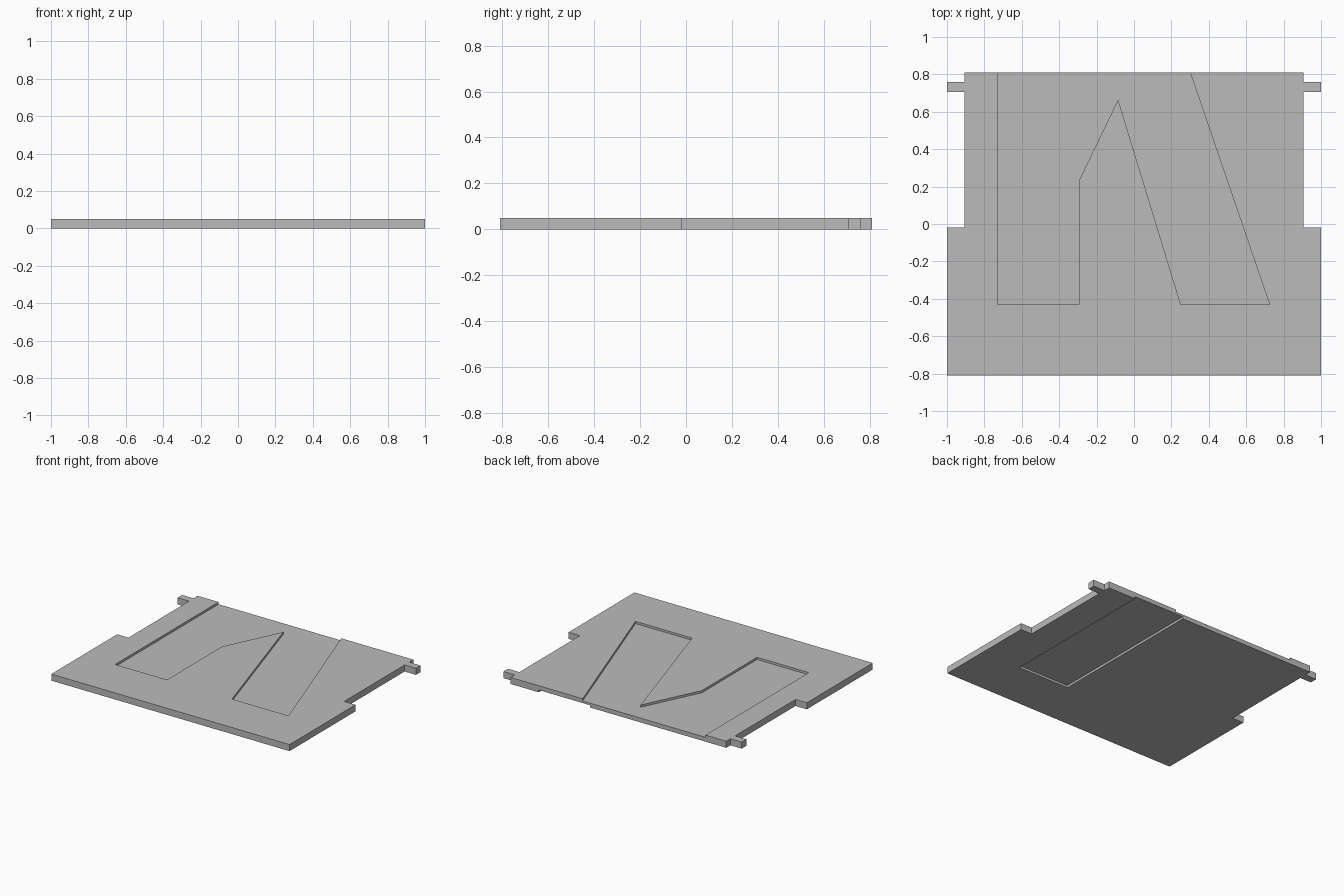
import bpy
import bmesh

cube = bpy.data.objects.get("Cube")
if cube:
    bpy.data.objects.remove(cube, do_unlink=True)

THICK = 0.05    # plate thickness
DEPTH = 0.017   # depth of the recesses
BACK = 0.81     # back edge of the plate
FRONT = -0.43   # front end of the recesses
OVER = 0.1      # how far cutters run past the surface

grey = bpy.data.materials.new("plain grey")
grey.use_nodes = True
colour = (0.5, 0.5, 0.5, 1)
grey.diffuse_color = colour
grey.node_tree.nodes["Principled BSDF"].inputs["Base Color"].default_value = colour


def prism(name, outline, z0, z1):
    """Extrude a counter-clockwise outline from z0 to z1."""
    bm = bmesh.new()
    base = bm.faces.new([bm.verts.new((x, y, z0)) for x, y in outline])
    top = bmesh.ops.extrude_face_region(bm, geom=[base])["geom"]
    verts = [g for g in top if isinstance(g, bmesh.types.BMVert)]
    bmesh.ops.translate(bm, verts=verts, vec=(0, 0, z1 - z0))
    bmesh.ops.recalc_face_normals(bm, faces=bm.faces)
    mesh = bpy.data.meshes.new(name)
    bm.to_mesh(mesh)
    bm.free()
    mesh.materials.append(grey)
    obj = bpy.data.objects.new(name, mesh)
    bpy.context.collection.objects.link(obj)
    return obj


def carve(target, cutter):
    """Cut the cutter out of the target, then remove the cutter."""
    cutter.hide_render = True
    mod = target.modifiers.new(cutter.name, "BOOLEAN")
    mod.operation = "DIFFERENCE"
    mod.solver = "EXACT"
    mod.object = cutter
    bpy.context.view_layer.objects.active = target
    bpy.ops.object.modifier_apply(modifier=mod.name)
    bpy.data.objects.remove(cutter, do_unlink=True)


# Plate with side notches and a small tab at each back corner
half = [(1, -BACK), (1, -0.02), (0.905, -0.02), (0.905, 0.705),
        (1, 0.705), (1, 0.76), (0.905, 0.76), (0.905, BACK)]
plate = prism("notched_plate", half + [(-x, y) for x, y in reversed(half)], 0, THICK)

# Upper recess: straight leg joined to a slanted band, open at the back
slope = (0.3 - 0.725) / (BACK - FRONT)
end = BACK + OVER
upper = [(-0.73, end), (-0.73, FRONT), (-0.295, FRONT), (-0.295, 0.23),
         (-0.085, 0.665), (0.25, FRONT), (0.725, FRONT), (0.3 + slope * OVER, end)]
carve(plate, prism("upper_recess_cutter", upper, THICK - DEPTH, THICK + OVER))

# Lower recess: straight leg, open at the back
lower = [(0.24, FRONT), (0.67, FRONT), (0.67, end), (0.24, end)]
carve(plate, prism("lower_recess_cutter", lower, -OVER, DEPTH))
